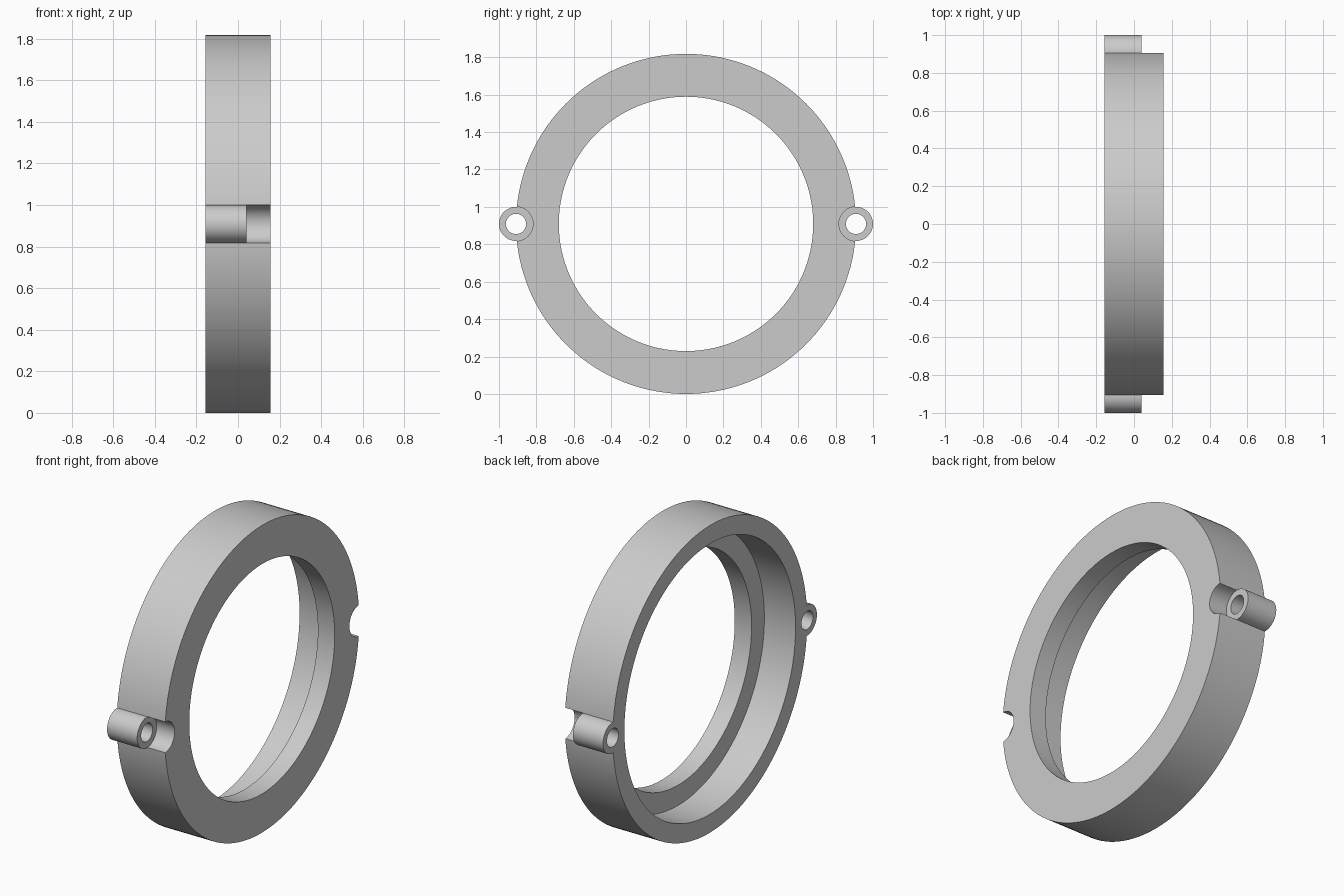
import bpy
import bmesh
import math
from mathutils import Matrix, Vector

cube = bpy.data.objects.get("Cube")
if cube:
    bpy.data.objects.remove(cube, do_unlink=True)

OUTER, BORE, RECESS = 0.909, 0.68, 0.80   # ring radii
HALF = 0.157                              # half the ring width
STEP = 0.047                              # depth position of the inner shoulder
LUG, LUG_HOLE, LUG_END = 0.091, 0.054, 0.04

grey = bpy.data.materials.new("plain grey")
grey.use_nodes = True
colour = (0.6, 0.6, 0.6, 1)
grey.diffuse_color = colour
grey.node_tree.nodes["Principled BSDF"].inputs["Base Color"].default_value = colour


def add_object(name, bm):
    bmesh.ops.recalc_face_normals(bm, faces=bm.faces)
    mesh = bpy.data.meshes.new(name)
    bm.to_mesh(mesh)
    bm.free()
    mesh.materials.append(grey)
    obj = bpy.data.objects.new(name, mesh)
    bpy.context.collection.objects.link(obj)
    return obj


def lathe(name, profile, segments):
    """Turn a closed (x, radius) profile around the x axis."""
    bm = bmesh.new()
    rings = []
    for i in range(segments):
        turn = Matrix.Rotation(math.tau * i / segments, 3, 'X')
        rings.append([bm.verts.new(turn @ Vector((x, 0, r))) for x, r in profile])
    n = len(profile)
    for i in range(segments):
        a, b = rings[i], rings[(i + 1) % segments]
        for j in range(n):
            k = (j + 1) % n
            bm.faces.new((a[j], a[k], b[k], b[j]))
    return add_object(name, bm)


def rod(name, radius, x0, x1, y):
    """Solid cylinder lying along x."""
    bm = bmesh.new()
    bmesh.ops.create_cone(bm, cap_ends=True, segments=48, radius1=radius,
                          radius2=radius, depth=x1 - x0)
    place = Matrix.Translation(((x0 + x1) / 2, y, 0)) @ Matrix.Rotation(math.pi / 2, 4, 'Y')
    bm.transform(place)
    obj = add_object(name, bm)
    obj.hide_render = True
    return obj


def combine(target, tool, operation):
    mod = target.modifiers.new(operation.lower(), 'BOOLEAN')
    mod.operation = operation
    mod.solver = 'EXACT'
    mod.object = tool
    bpy.context.view_layer.objects.active = target
    bpy.ops.object.modifier_apply(modifier=mod.name)
    bpy.data.objects.remove(tool, do_unlink=True)


# Stepped ring with a wide recess on one side
ring = lathe("mounting_ring", [(-HALF, OUTER), (HALF, OUTER), (HALF, BORE),
                               (STEP, BORE), (STEP, RECESS), (-HALF, RECESS)], 144)

# Screw lugs on both sides, each with a clearance notch and a through hole
for y in (-OUTER, OUTER):
    combine(ring, rod("lug", LUG, -HALF, HALF - 0.01, y), 'UNION')
    combine(ring, rod("notch_cutter", LUG + 0.0005, LUG_END, HALF + 0.1, y), 'DIFFERENCE')
    combine(ring, rod("hole_cutter", LUG_HOLE, -HALF - 0.1, HALF + 0.1, y), 'DIFFERENCE')

# Stand on the ground and smooth the round surfaces
ring.data.transform(Matrix.Translation((0, 0, OUTER)))
bpy.ops.object.select_all(action='DESELECT')
ring.select_set(True)
bpy.context.view_layer.objects.active = ring
bpy.ops.object.shade_smooth_by_angle(angle=math.radians(30))
